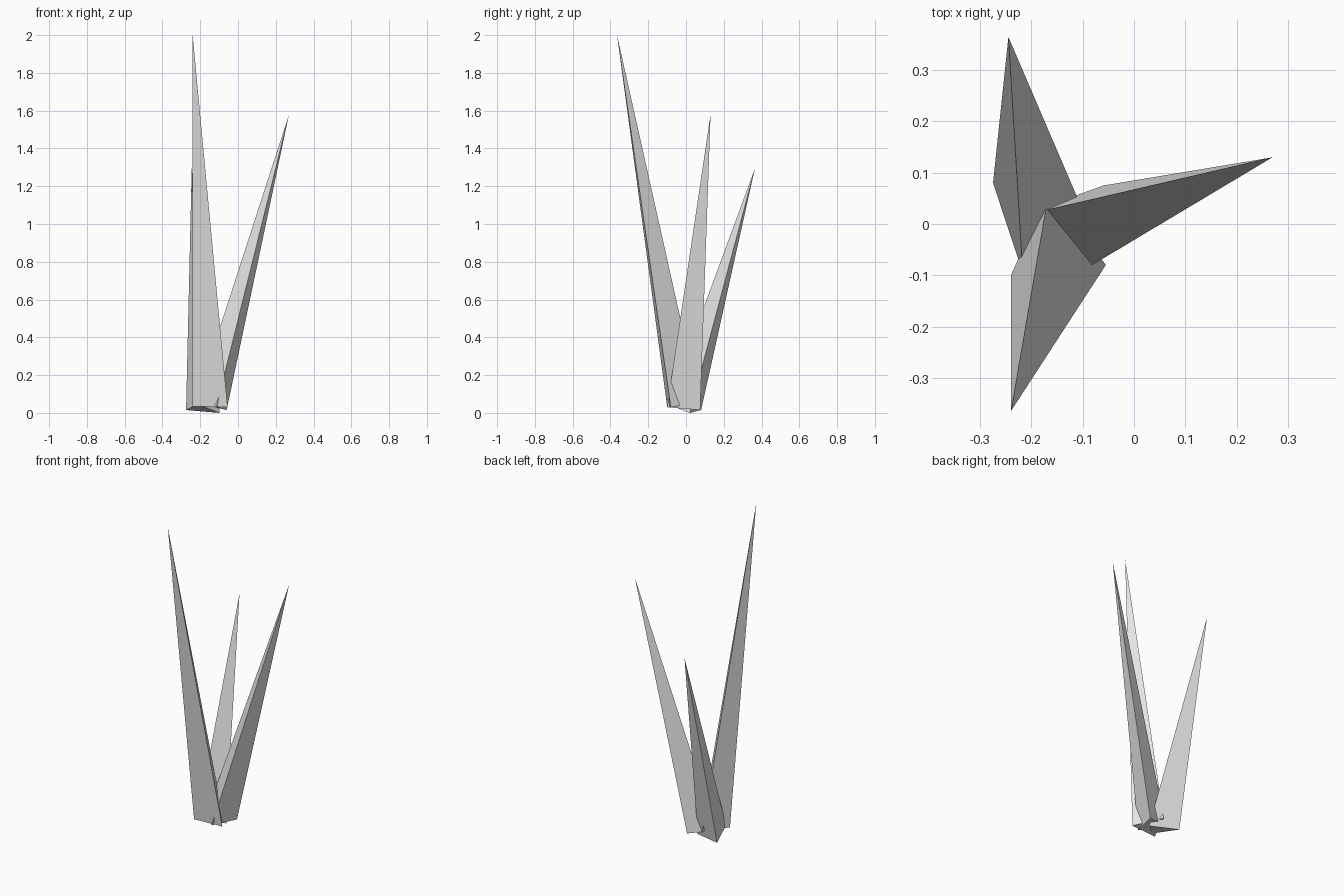
import bpy
import bmesh

cube = bpy.data.objects.get("Cube")
if cube:
    bpy.data.objects.remove(cube, do_unlink=True)

# Single pale grey material
grey = bpy.data.materials.new("pale_grey")
grey.use_nodes = True
colour = (0.8, 0.8, 0.8, 1.0)
grey.diffuse_color = colour
grey.node_tree.nodes["Principled BSDF"].inputs["Base Color"].default_value = colour


def spike(name, tip, base):
    """Flat-faced, three-sided spike: a base triangle rising to a sharp tip."""
    bm = bmesh.new()
    ring = [bm.verts.new(p) for p in base]
    apex = bm.verts.new(tip)
    bm.faces.new(ring)
    for i, corner in enumerate(ring):
        bm.faces.new((corner, ring[(i + 1) % len(ring)], apex))
    bmesh.ops.recalc_face_normals(bm, faces=bm.faces)
    mesh = bpy.data.meshes.new(name)
    bm.to_mesh(mesh)
    bm.free()
    mesh.materials.append(grey)
    obj = bpy.data.objects.new(name, mesh)
    bpy.context.scene.collection.objects.link(obj)
    return obj


# Tall spike leaning to the front
spike("front_spike", (-0.24, -0.365, 2.0),
      [(-0.24, -0.10, 0.035), (-0.055, -0.08, 0.03), (-0.165, 0.07, 0.055)])

# Middle spike leaning to the side
spike("side_spike", (0.27, 0.13, 1.58),
      [(-0.115, -0.10, 0.03), (-0.06, 0.075, 0.015), (-0.225, 0.015, 0.055)])

# Short spike leaning to the back
spike("back_spike", (-0.245, 0.365, 1.295),
      [(-0.275, 0.08, 0.015), (-0.217, -0.095, 0.045), (-0.097, 0.02, 0.0)])
